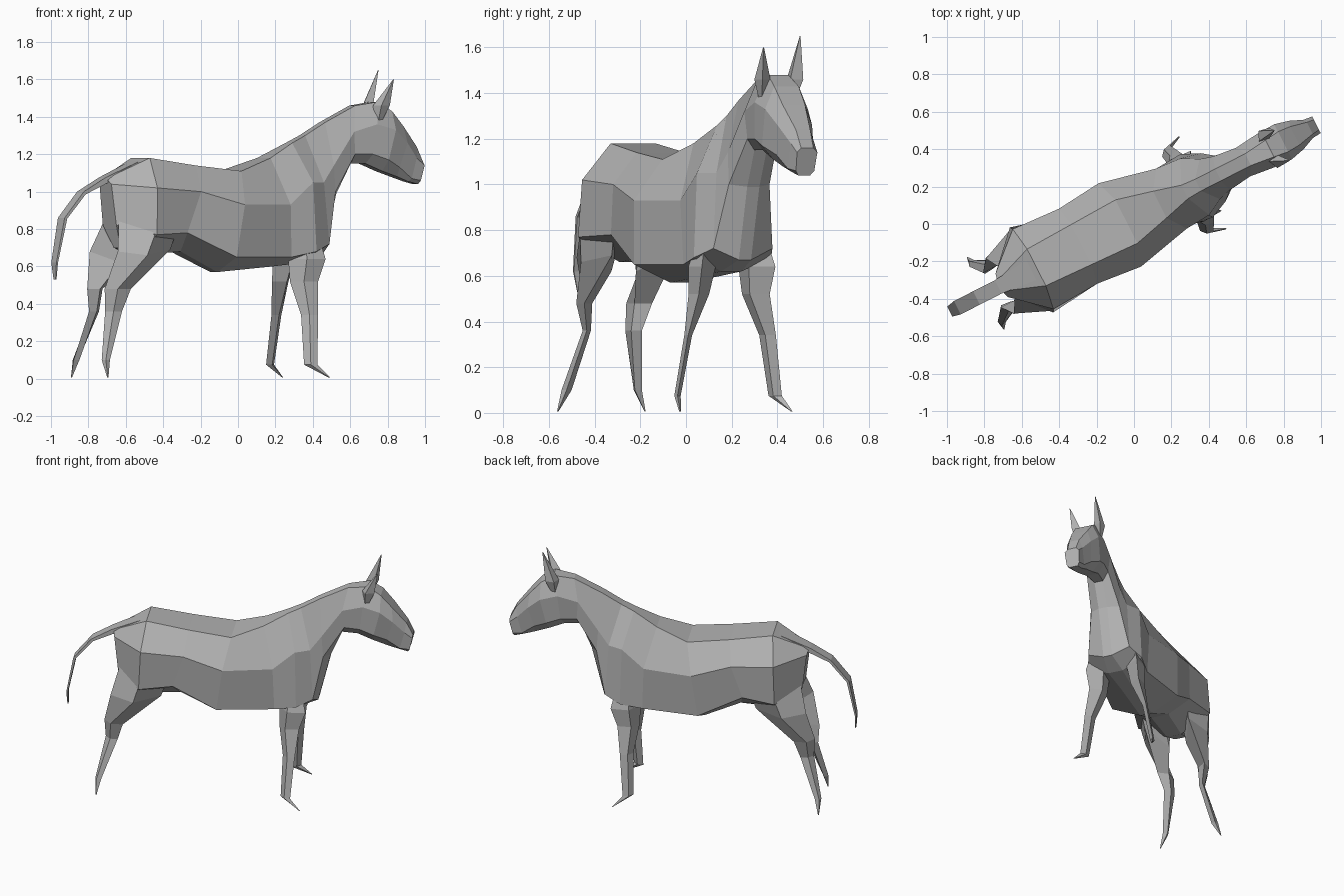
import bpy
import bmesh
from math import radians, sin, cos
from mathutils import Matrix, Vector

default_cube = bpy.data.objects.get("Cube")
if default_cube:
    bpy.data.objects.remove(default_cube, do_unlink=True)

coat = bpy.data.materials.new("grey coat")
coat.use_nodes = True
coat_colour = (.45, .45, .45, 1)
coat.diffuse_color = coat_colour
coat.node_tree.nodes["Principled BSDF"].inputs["Base Color"].default_value = coat_colour

# The animal is shaped along its own length axis, then turned as a whole
placement = Matrix.Rotation(radians(27), 4, "Z") @ Matrix.Translation((0, .03, 0))


def loft(name, rings):
    """Skin a row of equally sized rings with flat faces and close both ends."""
    bm = bmesh.new()
    loops = [[bm.verts.new(placement @ Vector(point)) for point in ring] for ring in rings]
    count = len(loops[0])
    for near, far in zip(loops, loops[1:]):
        for i in range(count):
            j = (i + 1) % count
            bm.faces.new((near[i], near[j], far[j], far[i]))
    bm.faces.new(loops[0])
    bm.faces.new(loops[-1])
    bmesh.ops.remove_doubles(bm, verts=bm.verts, dist=.0005)
    bmesh.ops.recalc_face_normals(bm, faces=bm.faces)
    mesh = bpy.data.meshes.new(name)
    bm.to_mesh(mesh)
    bm.free()
    mesh.materials.append(coat)
    part = bpy.data.objects.new(name, mesh)
    bpy.context.collection.objects.link(part)
    return part


def mirrored(half):
    """Complete a half section, listed from top to bottom, across the middle."""
    return list(half) + [(along, -side, up) for along, side, up in reversed(half)]


def blade(along, side, up, half_length, half_width, splay=27):
    """Four-cornered limb ring (front, outer, rear, inner) with its front turned outward."""
    c, s = cos(radians(splay)), sin(radians(splay))
    corners = ((half_length, 0), (0, half_width), (-half_length, 0), (0, -half_width))
    return [(along + a * c - b * s, side + a * s + b * c, up) for a, b in corners]


def flipped(ring, sign):
    """Put a left-hand ring on the chosen side."""
    return [(along, sign * side, up) for along, side, up in ring]


# Half sections: top edge, upper side, lower side, underside
torso_sections = [
    ((-.79, .03, 1.07), (-.78, .07, 1.04), (-.755, .08, .82), (-.71, .04, .7)),
    ((-.57, .11, 1.18), (-.59, .24, 1.02), (-.6, .255, .77), (-.6, .05, .66)),
    ((-.3, .12, 1.14), (-.32, .225, 1), (-.39, .2, .78), (-.36, .06, .68)),
    ((-.03, .13, 1.11), (-.07, .25, .93), (-.11, .23, .65), (-.13, .04, .57)),
    ((.17, .08, 1.18), (.24, .18, .93), (.25, .17, .65), (.2, .04, .6)),
    ((.32, .04, 1.26), (.38, .17, 1.05), (.39, .19, .68), (.38, .05, .62)),
]
neck_sections = [
    ((.4, .035, 1.3), (.47, .12, 1.05), (.49, .145, .72), (.51, .03, .67)),
    ((.52, .035, 1.37), (.54, .1, 1.14), (.55, .1, 1), (.59, .03, .99)),
    ((.7, .035, 1.46), (.67, .085, 1.32), (.68, .075, 1.2), (.66, .03, 1.15)),
]
head_sections = [
    ((.83, .05, 1.48), (.8, .1, 1.36), (.78, .09, 1.2), (.76, .04, 1.15)),
    ((.91, .06, 1.43), (.91, .105, 1.33), (.87, .1, 1.17), (.86, .04, 1.11)),
    ((.98, .055, 1.35), (.99, .085, 1.26), (.95, .07, 1.13), (.95, .04, 1.08)),
    ((1.07, .035, 1.24), (1.06, .055, 1.18), (1.03, .055, 1.07), (1.02, .03, 1.055)),
    ((1.11, .03, 1.16), (1.11, .05, 1.14), (1.09, .045, 1.06), (1.08, .03, 1.04)),
]
all_sections = torso_sections + neck_sections + head_sections
loft("body_and_head", [mirrored(half) for half in all_sections])

# Tail: thin strip that arches back and hangs down
tail_path = [
    ((-.6, .06, 1.165), (-.7, .05, 1.06)),
    ((-.8, .04, 1.075), (-.79, .04, 1.045)),
    ((-.93, .04, 1), (-.92, .04, .985)),
    ((-1.045, .04, .86), (-1.03, .04, .855)),
    ((-1.09, .03, .62), (-1.08, .03, .62)),
    ((-1.085, .012, .53), (-1.08, .012, .53)),
]
loft("tail", [mirrored(half) for half in tail_path])

# Limb rings from top to toe; the upper ends sit inside the torso
front_leg = [
    blade(.36, .12, .76, .07, .03),
    blade(.36, .135, .64, .1, .06),
    blade(.34, .14, .52, .075, .045),
    blade(.345, .195, .34, .045, .017),
    blade(.33, .24, .075, .036, .014),
    blade(.425, .275, .005, .004, .004),
]
thigh = [
    [(-.45, .16, .75), (-.6, .245, .79), (-.74, .08, .86), (-.6, .06, .72)],
    [(-.47, .155, .69), (-.64, .22, .66), (-.79, .165, .68), (-.66, .06, .62)],
]
hind_leg = thigh + [
    blade(-.775, .135, .48, .07, .035),
    blade(-.79, .115, .36, .045, .018),
    blade(-.867, .175, .1, .022, .022),
    blade(-.875, .215, .005, .003, .003),
]
for side_name, sign in (("left", 1), ("right", -1)):
    for leg_name, rings in (("front_leg", front_leg), ("hind_leg", hind_leg)):
        loft(f"{side_name}_{leg_name}", [flipped(ring, sign) for ring in rings])

# Ears: slim pointed wedges, one held a little higher
for ear_name, sign, tip_side, tip_up in (("left_ear", 1, .075, 1.65),
                                         ("right_ear", -1, .105, 1.6)):
    ear = [
        blade(.82, .075, 1.38, .02, .015),
        blade(.835, .08, 1.46, .045, .035),
        blade(.895, tip_side, tip_up, .002, .002),
    ]
    loft(ear_name, [flipped(ring, sign) for ring in ear])
